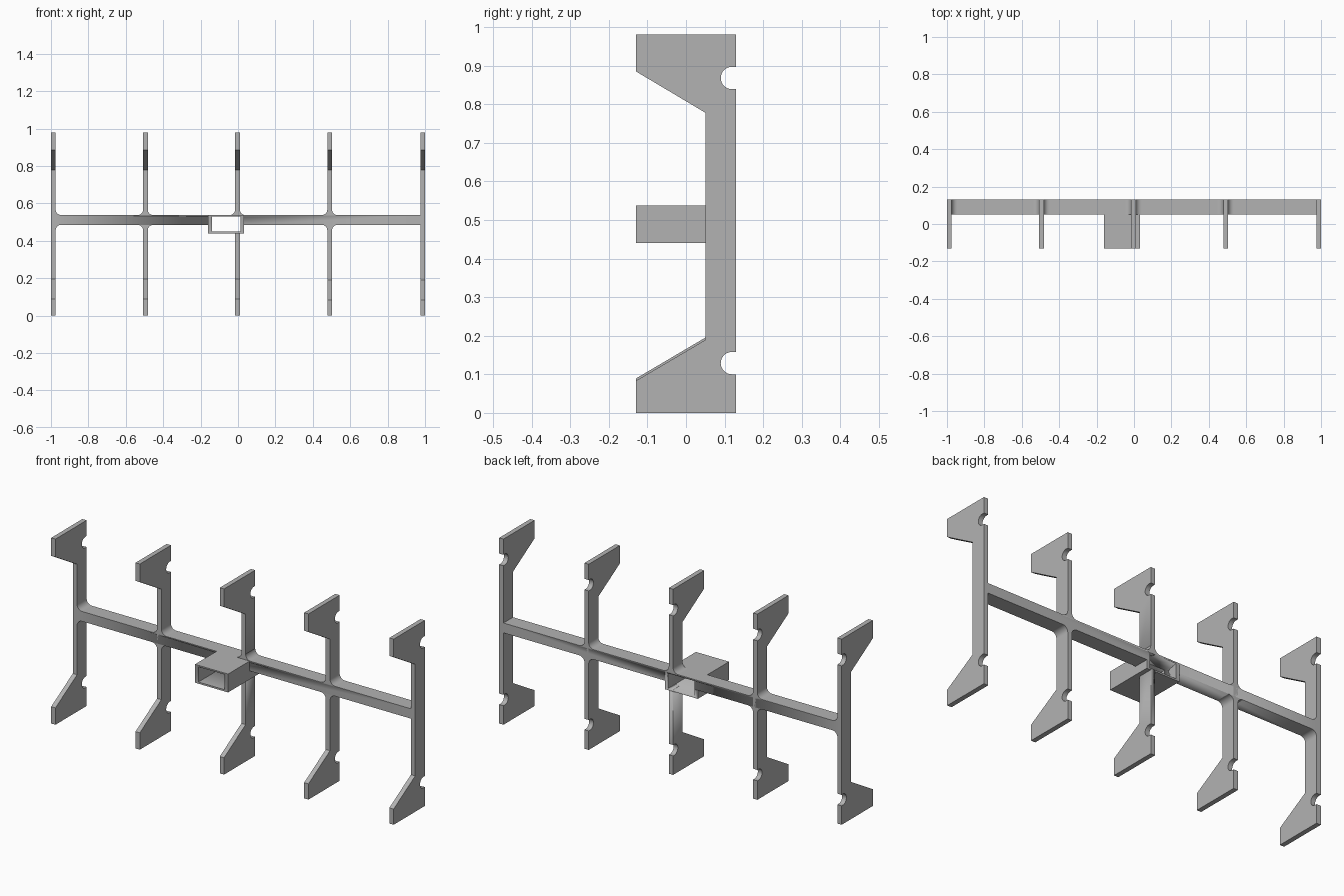
import bpy, bmesh, math
from mathutils import Vector

cube = bpy.data.objects.get("Cube")
if cube:
    bpy.data.objects.remove(cube, do_unlink=True)

grey = bpy.data.materials.new("plain_grey")
grey.use_nodes = True
grey.diffuse_color = (0.45, 0.45, 0.45, 1)
grey.node_tree.nodes["Principled BSDF"].inputs["Base Color"].default_value = (0.45, 0.45, 0.45, 1)

FRONT, BACK, SPINE = -0.13, 0.13, 0.05    # depth of the rack
BAR_LOW, BAR_TOP = 0.485, 0.537           # crossbar height
HALF = 0.0125                             # half a rib's thickness
RADIUS = 0.03                             # corner fillets


def prism(name, points, push):
    """Extrude a flat outline along a vector."""
    bm = bmesh.new()
    face = bm.faces.new([bm.verts.new(p) for p in points])
    out = bmesh.ops.extrude_face_region(bm, geom=[face])
    moved = [v for v in out["geom"] if isinstance(v, bmesh.types.BMVert)]
    bmesh.ops.translate(bm, verts=moved, vec=Vector(push))
    bmesh.ops.recalc_face_normals(bm, faces=bm.faces)
    mesh = bpy.data.meshes.new(name)
    bm.to_mesh(mesh)
    bm.free()
    obj = bpy.data.objects.new(name, mesh)
    bpy.context.collection.objects.link(obj)
    mesh.materials.append(grey)
    bpy.ops.object.select_all(action="DESELECT")
    bpy.context.view_layer.objects.active = obj
    obj.select_set(True)
    bpy.ops.object.shade_smooth_by_angle(angle=math.radians(30))
    return obj


def block(name, x0, x1, y0, y1, z0, z1):
    return prism(name, [(x0, y0, z0), (x1, y0, z0), (x1, y0, z1), (x0, y0, z1)], (0, y1 - y0, 0))


def notch(z, r=0.029, steps=14):
    """Round-ended slot in the back edge, listed upward."""
    arc = [(BACK - 0.011 - r * math.sin(math.pi * i / steps),
            z - r * math.cos(math.pi * i / steps)) for i in range(steps + 1)]
    return [(BACK, z - r)] + arc + [(BACK, z + r)]


def rib(name, x, drop):
    """Upright with a hooked foot and head."""
    outline = [(FRONT, 0), (BACK, 0)] + notch(0.129) + notch(0.868)
    outline += [(BACK, 0.98), (FRONT, 0.98), (FRONT, 0.885), (SPINE, 0.778),
                (SPINE, 0.195 - drop), (FRONT, 0.089 - drop)]
    return prism(name, [(x - HALF, y, z) for y, z in outline], (2 * HALF, 0, 0))


def fillet(name, x, sx, z, sz, steps=8):
    """Concave corner between a rib and the crossbar."""
    pts = [(x, SPINE, z)]
    for i in range(steps + 1):
        a = math.pi / 2 * i / steps
        pts.append((x + sx * RADIUS * (1 - math.sin(a)), SPINE, z + sz * RADIUS * (1 - math.cos(a))))
    return prism(name, pts, (0, BACK - SPINE, 0))


# Opening through the socket, crossbar and middle rib
cutter = block("socket_cutter", -0.14, 0.013, -0.3, 0.3, 0.449, 0.529)
cutter.hide_render = True
cutter.hide_set(True)


def cut(obj):
    mod = obj.modifiers.new("opening", "BOOLEAN")
    mod.operation = "DIFFERENCE"
    mod.solver = "EXACT"
    mod.object = cutter


# Crossbar and socket
cut(block("crossbar", -0.98, 0.98, SPINE, BACK, BAR_LOW, BAR_TOP))
cut(block("socket", -0.16, 0.033, FRONT, BACK, 0.44, BAR_TOP))

# Ribs with their fillets
ribs = [("right_end", -0.9875), ("right_inner", -0.495), ("middle", -0.003),
        ("left_inner", 0.49), ("left_end", 0.9875)]
for name, x in ribs:
    upright = rib(name + "_rib", x, 0.006 if x > 0.1 else 0)
    if name == "middle":
        cut(upright)
    for side, sx in (("right", -1), ("left", 1)):
        if name == "left_end" or (name == "right_end" and sx < 0):
            continue
        fillet(f"{name}_{side}_upper_fillet", x + sx * HALF, sx, BAR_TOP, 1)
        if name == "middle" and sx < 0:
            continue
        low = fillet(f"{name}_{side}_lower_fillet", x + sx * HALF, sx, BAR_LOW, -1)
        if name == "middle":
            cut(low)
